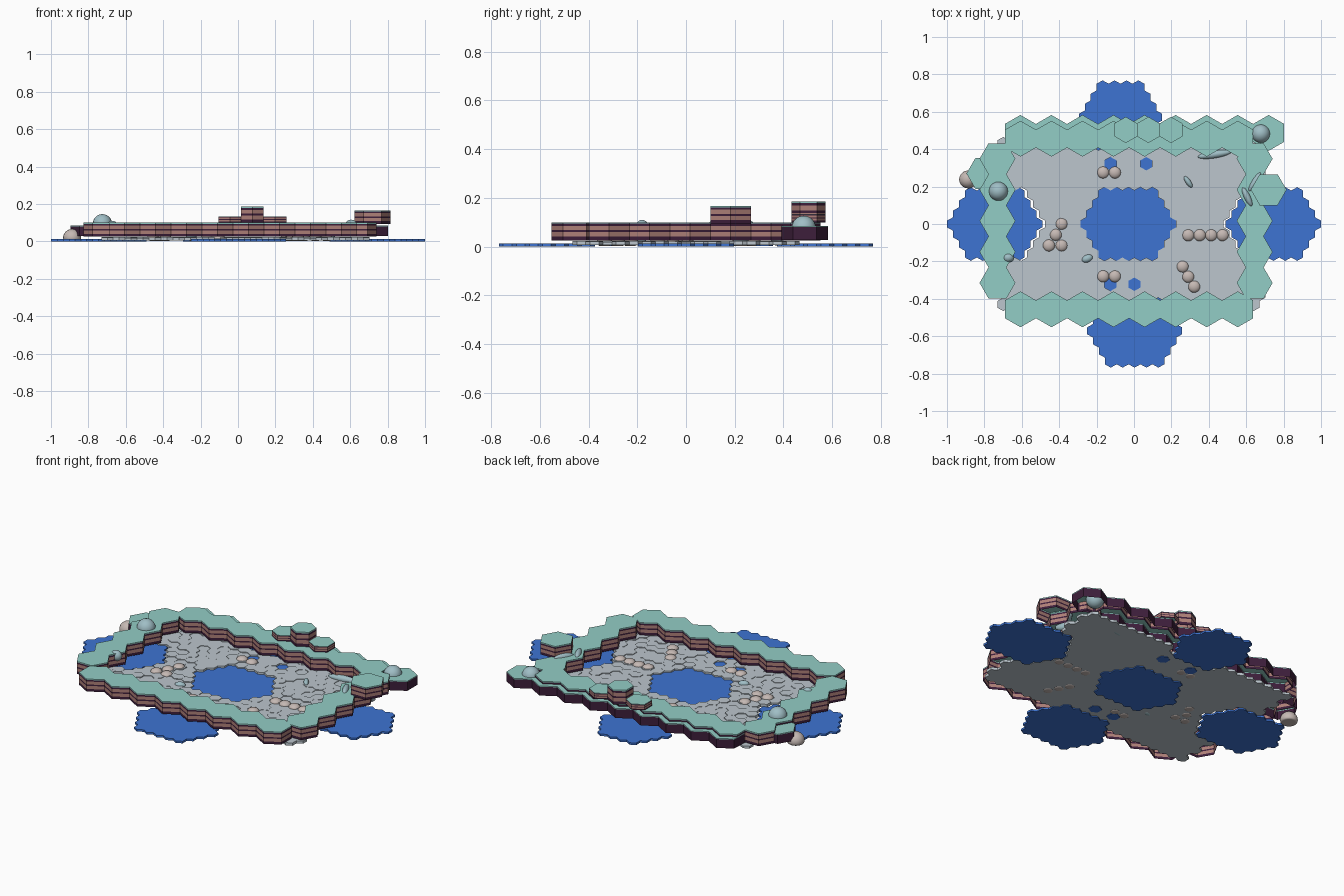
import bpy, bmesh, math, random
from mathutils import Matrix, Vector, Euler

if "Cube" in bpy.data.objects:
    bpy.data.objects.remove(bpy.data.objects["Cube"])
random.seed(4)


def material(name, rgb):
    m = bpy.data.materials.new(name)
    m.diffuse_color = tuple(c ** 2.2 for c in rgb) + (1,)
    m.use_nodes = True
    m.node_tree.nodes["Principled BSDF"].inputs["Base Color"].default_value = m.diffuse_color
    return m


BLUE = material("water_blue", (0.25, 0.45, 0.82))
TEAL = material("top_teal", (0.57, 0.80, 0.77))
DARK = material("strata_dark", (0.25, 0.14, 0.24))
PINK = material("strata_pink", (0.68, 0.50, 0.47))
STONE = material("floor_stone", (0.73, 0.77, 0.80))
PEBBLE = material("pebble", (0.77, 0.72, 0.70))
DOME = material("dome_grey", (0.62, 0.74, 0.77))


def finish(name, bm, mats):
    me = bpy.data.meshes.new(name)
    bm.to_mesh(me)
    bm.free()
    for m in mats:
        me.materials.append(m)
    ob = bpy.data.objects.new(name, me)
    bpy.context.collection.objects.link(ob)
    return ob


def hexes(name, centres, r, layers, flat_top=False, ysc=1.0, merge=False, closed=False, jitter=0.0):
    """Hexagonal columns; layers = [(z0, z1, material)] from bottom to top."""
    bm = bmesh.new()
    mats = list(dict.fromkeys(l[2] for l in layers))
    off = 0 if flat_top else 30
    for cx, cy in centres:
        up = random.random() * jitter
        ring = [(cx + r * math.cos(math.radians(off + 60 * k)),
                 cy + r * ysc * math.sin(math.radians(off + 60 * k))) for k in range(6)]
        for z0, z1, m in layers:
            for k in range(6):
                a, b = ring[k], ring[(k + 1) % 6]
                # leave out walls shared with a neighbour
                ox, oy = a[0] + b[0] - cx, a[1] + b[1] - cy
                if merge and any(math.hypot(ox - p, oy - q) < r * 0.2 for p, q in centres):
                    continue
                f = bm.faces.new([bm.verts.new((*a, z0)), bm.verts.new((*b, z0)),
                                  bm.verts.new((*b, z1 + up)), bm.verts.new((*a, z1 + up))])
                f.material_index = mats.index(m)
        f = bm.faces.new([bm.verts.new((*p, layers[-1][1] + up)) for p in ring])
        f.material_index = mats.index(layers[-1][2])
        if closed:
            bm.faces.new([bm.verts.new((*p, layers[0][0])) for p in reversed(ring)])
    bmesh.ops.remove_doubles(bm, verts=bm.verts, dist=1e-5)
    return finish(name, bm, mats)


# small tile lattice
P, DY = 0.0637, 0.0537
TR = P / math.sqrt(3)
TY = DY / (1.5 * TR)
pools = {"centre_pool": (-0.03, 0, 8), "left_pool": (-0.745, 0, 8), "right_pool": (0.745, 0, 8),
         "back_pool": (-0.072, 0.571, 7), "front_pool": (0.003, -0.571, 8)}

for name, (cx, cy, n) in pools.items():
    tiles = []
    for row in range(-3, 4):
        c = n - abs(row)
        tiles += [(cx + (i - (c - 1) / 2) * P, cy + row * DY) for i in range(c)]
    hexes(name, tiles, TR, [(0, 0.012, BLUE)], ysc=TY, merge=True, closed=True)


def in_pool(x, y):
    for cx, cy, n in pools.values():
        row = abs(y - cy) / DY
        if row < 3.5 and abs(x - cx) < (n - row) * P / 2:
            return True
    return False


# stone floor, with a few single water tiles
floor, puddles = [], []
spots = [(-0.13, 0.33), (0.06, 0.33), (-0.13, -0.335), (0.0, -0.335)]
for row in range(-8, 9):
    for i in range(-12, 13):
        x, y = -0.03 + (i + 0.5 + 0.5 * (row % 2)) * P, row * DY
        if abs(x) > 0.70 or abs(y) > 0.435 or in_pool(x, y):
            continue
        wet = any(math.hypot(x - a, y - b) < 0.034 for a, b in spots)
        (puddles if wet else floor).append((x, y))
hexes("stone_floor", floor, TR, [(0.006, 0.018, STONE)], ysc=TY, closed=True, jitter=0.006)
hexes("puddles", puddles, TR, [(0.003, 0.014, BLUE)], ysc=TY, closed=True)

# striped rim of large hexagons
R = 0.0958
W = R * math.sqrt(3)


def strata(z0, z1):
    cuts = [(0, .2, DARK), (.2, .45, PINK), (.45, .56, DARK), (.56, .8, PINK), (.8, .92, DARK), (.92, 1, TEAL)]
    return [(z0 + a * (z1 - z0), z0 + b * (z1 - z0), m) for a, b, m in cuts]


rim = strata(0.026, 0.10)
row_x = [-0.607 + W * i for i in range(8)]
col_y = [-0.315 + W * i for i in range(5)]
hexes("front_rim", [(x, -0.456) for x in row_x], R, rim, merge=True)
hexes("back_rim", [(x, 0.456) for x in row_x], R, rim, merge=True)
hexes("left_rim", [(-0.73, y) for y in col_y], R, rim, True, merge=True)
hexes("right_rim", [(0.645, y) for y in col_y], R, rim, True, merge=True)

# lower dark ledge behind and at the left
ledge = [(0.028, 0.08, DARK), (0.08, 0.085, TEAL)]
hexes("back_ledge", [(0.72 - W * i, 0.487) for i in range(9)], R, ledge, merge=True)
hexes("left_ledge", [(-0.80, 0.27)], R, ledge, True)

# raised blocks
hexes("right_tower", [(0.72, 0.183)], R, strata(0.094, 0.166), True)
hexes("back_steps", [(-0.044, 0.503), (0.198, 0.503)], 0.07, strata(0.10, 0.134))
hexes("back_tower", [(0.077, 0.503)], 0.07, strata(0.10, 0.186))


def blobs(name, items, mat):
    """Smooth ellipsoids: (location, scale, rotation); flattened at the ground."""
    bm = bmesh.new()
    for loc, sc, rot in items:
        M = Matrix.LocRotScale(Vector(loc), Euler(rot), Vector(sc))
        bmesh.ops.create_uvsphere(bm, u_segments=20, v_segments=12, radius=1, matrix=M)
    for v in bm.verts:
        v.co.z = max(v.co.z, 0.003)
    for f in bm.faces:
        f.smooth = True
    return finish(name, bm, [mat])


# pebbles on the floor
spots = [(0.29 + 0.0613 * i, -0.06) for i in range(4)]
spots += [(sx, sy) for sx in (-0.165, -0.102) for sy in (0.275, -0.28)]
spots += [(0.26, -0.228), (0.29, -0.282), (0.322, -0.335)]
spots += [(-0.387, 0), (-0.418, -0.058), (-0.455, -0.115), (-0.387, -0.115)]
blobs("floor_pebbles", [((x, y, 0.018), (0.032, 0.032, 0.02), (0, 0, 0)) for x, y in spots], PEBBLE)
blobs("left_boulder", [((-0.887, 0.238, 0.02), (0.048, 0.048, 0.046), (0, 0, 0))], PEBBLE)

# domes on the rim and thin shells
blobs("rim_domes", [((-0.725, 0.175, 0.096), (0.051, 0.051, 0.05), (0, 0, 0)),
                    ((0.678, 0.483, 0.077), (0.05, 0.05, 0.05), (0, 0, 0)),
                    ((-0.672, -0.18, 0.08), (0.032, 0.027, 0.03), (0, 0, 0)),
                    ((-0.25, -0.185, 0.02), (0.03, 0.02, 0.018), (0, 0, 0.4))], DOME)
blobs("thin_shells", [((0.605, 0.145, 0.092), (0.018, 0.058, 0.024), (0, 0, 0.45)),
                      ((0.645, 0.225, 0.092), (0.016, 0.062, 0.024), (0, 0, -0.55)),
                      ((0.29, 0.225, 0.025), (0.014, 0.036, 0.018), (0, 0, 0.6)),
                      ((0.43, 0.372, 0.025), (0.09, 0.02, 0.02), (0, 0, 0.15))], DOME)
